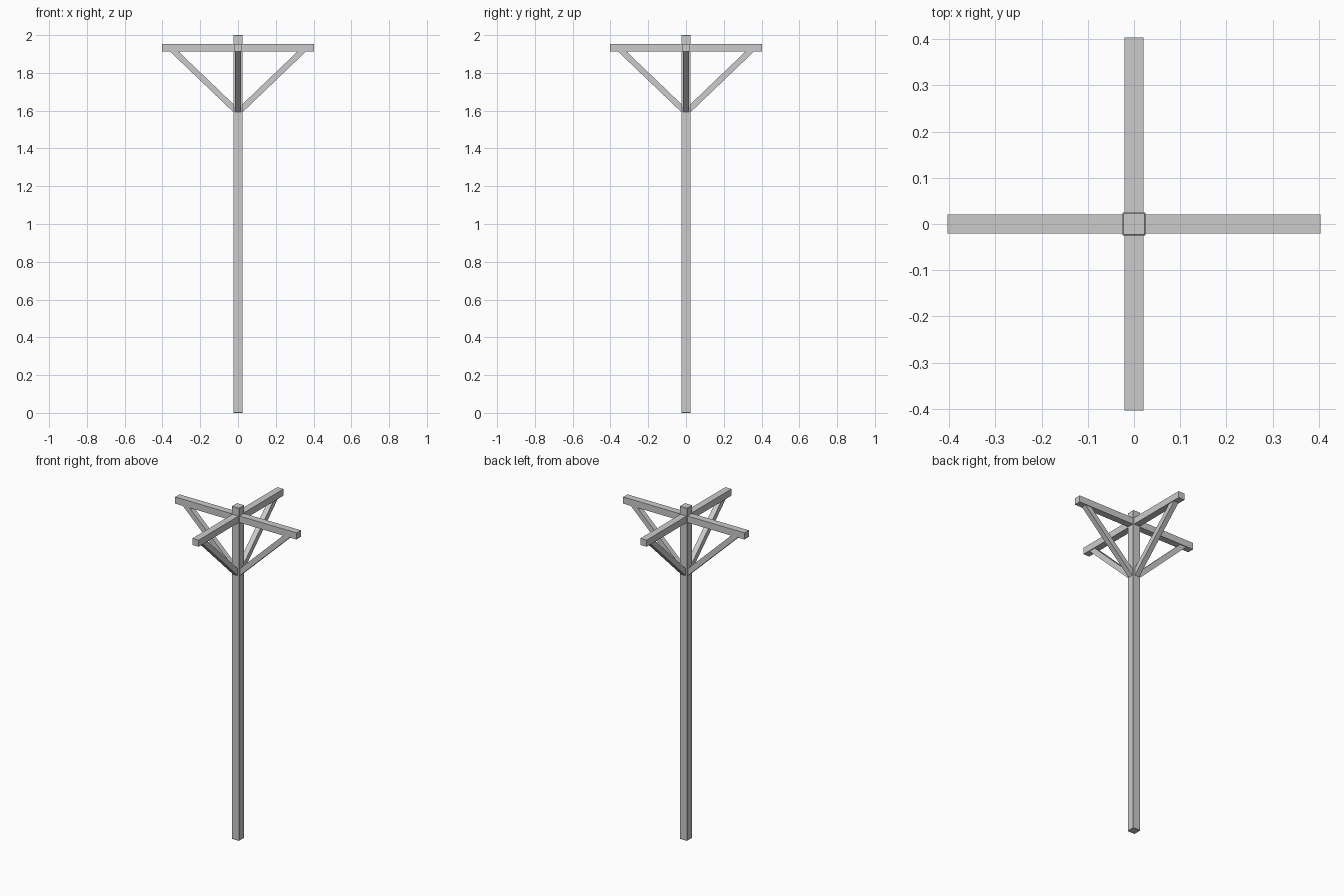
import bpy
import math
from mathutils import Vector, Matrix

if "Cube" in bpy.data.objects:
    bpy.data.objects.remove(bpy.data.objects["Cube"])


def box(name, size, matrix, bevel=0.0):
    """Box of the given size placed by a matrix."""
    bpy.ops.mesh.primitive_cube_add(size=1)
    ob = bpy.context.object
    ob.name = name
    ob.data.transform(matrix @ Matrix.Diagonal((*size, 1)))
    if bevel:
        mod = ob.modifiers.new("soft_edges", 'BEVEL')
        mod.width = bevel
        mod.segments = 1
    return ob


# Upright post
box("post", (0.05, 0.05, 2.0), Matrix.Translation((0, 0, 1.0)), bevel=0.002)

# Two crossing arms
for i, name in enumerate(("arm_side_to_side", "arm_front_to_back")):
    turn = Matrix.Rotation(i * math.pi / 2, 4, 'Z')
    box(name, (0.806, 0.041, 0.04), turn @ Matrix.Translation((0, 0, 1.932)))

# Four diagonal braces from the post to the arms
low, high = Vector((0.003, 0, 1.593)), Vector((0.353, 0, 1.928))
span = high - low
lean = Matrix.Translation((low + high) / 2) @ span.to_track_quat('Z', 'Y').to_matrix().to_4x4()
for i, side in enumerate(("right", "back", "left", "front")):
    turn = Matrix.Rotation(i * math.pi / 2, 4, 'Z')
    box("brace_" + side, (0.031, 0.031, span.length), turn @ lean)
